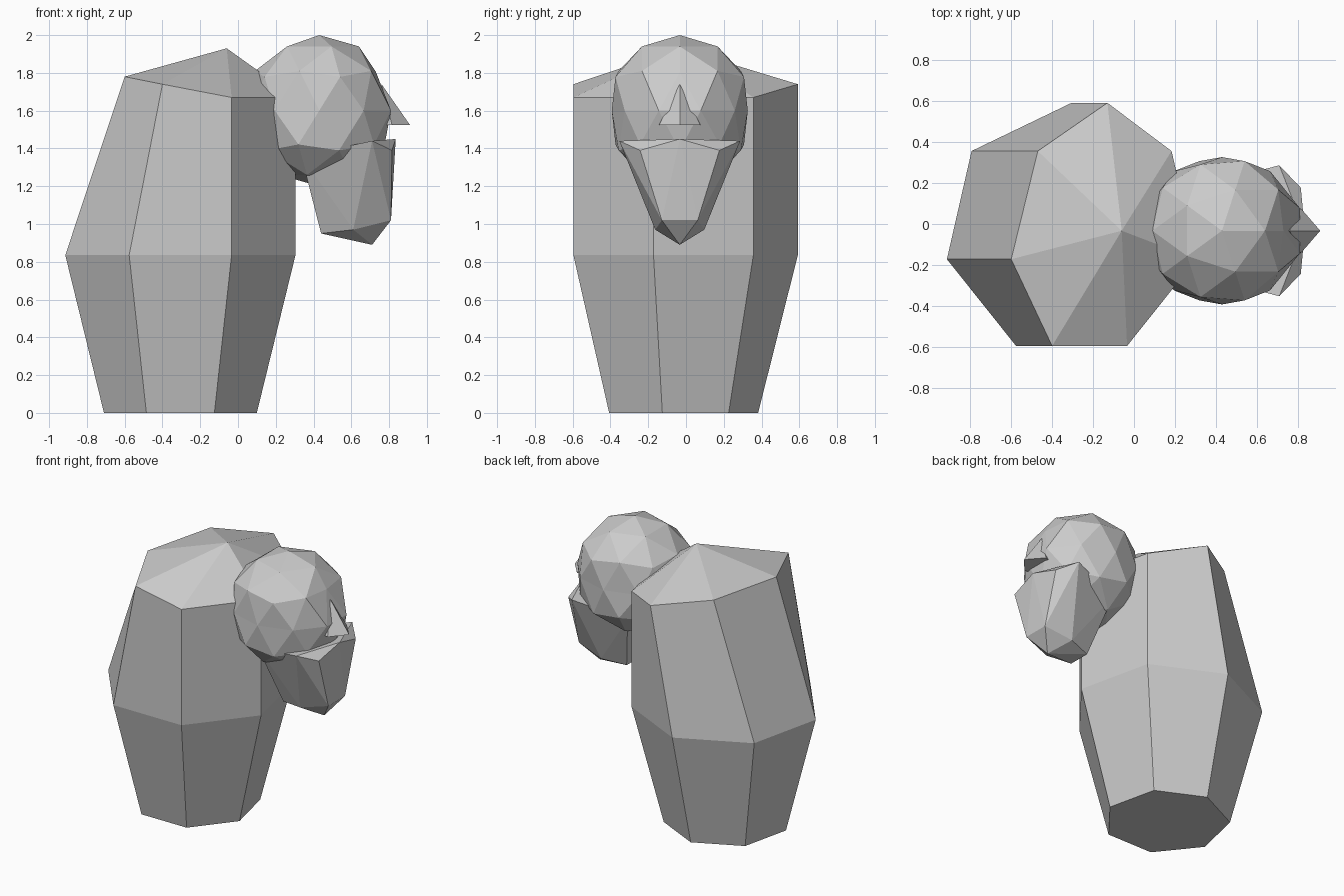
import bpy, bmesh, math
from mathutils import Vector

if "Cube" in bpy.data.objects:
    bpy.data.objects.remove(bpy.data.objects["Cube"])

CY = -0.033  # symmetry plane of the figure


def finish(bm, name):
    bmesh.ops.recalc_face_normals(bm, faces=bm.faces)
    mesh = bpy.data.meshes.new(name)
    bm.to_mesh(mesh)
    bm.free()
    obj = bpy.data.objects.new(name, mesh)
    bpy.context.collection.objects.link(obj)
    return obj


def hull(name, half_points):
    """Convex part from one half of its corners, mirrored across the symmetry plane."""
    bm = bmesh.new()
    for x, y, z in half_points:
        for s in ((1, -1) if y else (1,)):
            bm.verts.new((x, CY + s * y, z))
    bmesh.ops.convex_hull(bm, input=bm.verts)
    return finish(bm, name)


# Body: seven-sided tapered column with a sloping shoulder ring and a fan roof
def ring(r, z):
    a = [math.pi / 2 + i * math.tau / 7 for i in range(7)]
    return [Vector((-0.305 + r * math.cos(t), CY + r * math.sin(t), z)) for t in a]


bottom, middle = ring(0.415, 0), ring(0.625, 0.835)
top = ring(0.625, 1.67)
shoulder = {0: (-0.13, 1.74), 1: (-0.47, 1.78), 2: (-0.60, 1.78), 3: (-0.40, 1.74)}
for i, (x, z) in shoulder.items():
    top[i].x, top[i].z = x, z
bm = bmesh.new()
loops = [[bm.verts.new(p) for p in r] for r in (bottom, middle, top)]
apex = bm.verts.new((-0.06, CY, 1.93))
bm.faces.new(loops[0])
for i in range(7):
    j = (i + 1) % 7
    for a, b in zip(loops, loops[1:]):
        bm.faces.new((a[i], a[j], b[j], b[i]))
    bm.faces.new((loops[2][i], loops[2][j], apex))
finish(bm, "body")

# Head: slightly squashed faceted ball, forehead drawn back and jaw widened
bm = bmesh.new()
bmesh.ops.create_icosphere(bm, subdivisions=2, radius=1)
for v in bm.verts:
    x, y, z = v.co
    wide = 0.40 if abs(z) > 0.4 else 0.36
    v.co = (0.43 + 0.40 * x, CY + wide * y, 1.60 + 0.40 * z)
    if x > 0.88 and z > 0.4:
        v.co.x, v.co.z = 0.73, 1.805
finish(bm, "head")

# Nose: small pyramid with a flat underside
hull("nose", [(0.76, 0, 1.74), (0.91, 0, 1.525), (0.815, 0.11, 1.525), (0.70, 0.08, 1.525)])

# Beard: tapered wedge with flared upper corners and a pointed bottom
hull("beard", [
    (0.835, 0, 1.45), (0.815, 0.21, 1.39), (0.71, 0.32, 1.44), (0.335, 0.22, 1.36),
    (0.81, 0.095, 1.02), (0.61, 0.13, 0.97), (0.44, 0.08, 0.95), (0.71, 0, 0.89),
])
